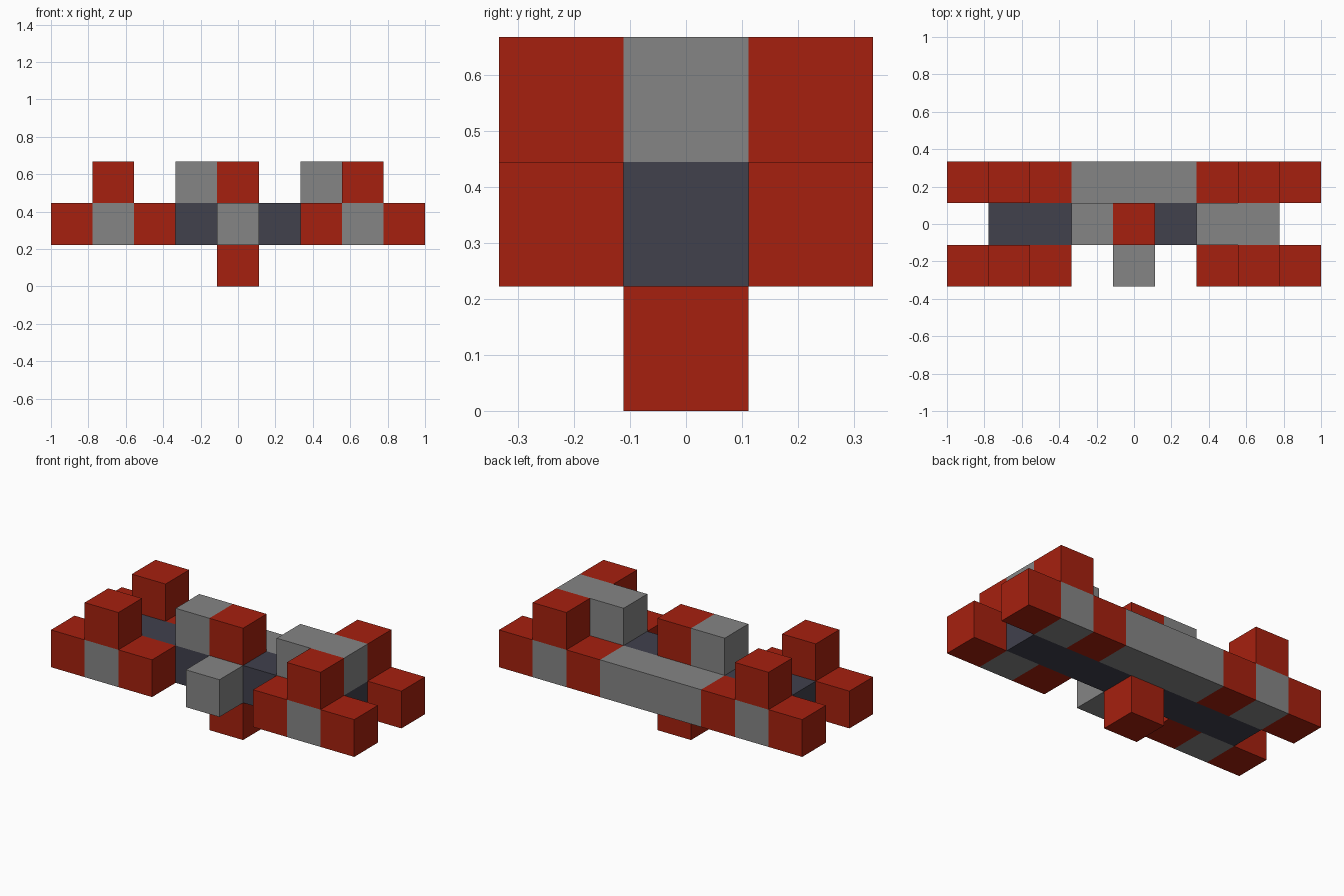
import bpy
import bmesh
from mathutils import Vector

if "Cube" in bpy.data.objects:
    bpy.data.objects.remove(bpy.data.objects["Cube"], do_unlink=True)

UNIT = 2 / 9  # edge of one block


def make_material(name, color):
    mat = bpy.data.materials.new(name)
    mat.use_nodes = True
    mat.diffuse_color = color
    mat.node_tree.nodes["Principled BSDF"].inputs["Base Color"].default_value = color
    return mat


red = make_material("red", (0.38, 0.0145, 0.0045, 1))
grey = make_material("grey", (0.235, 0.235, 0.235, 1))
slate = make_material("dark slate", (0.052, 0.052, 0.073, 1))


def bar(name, mat, x, y, z, length=1):
    """Row of blocks centred on grid cell x, y, z and running along x."""
    bm = bmesh.new()
    bmesh.ops.create_cube(bm, size=UNIT)
    bmesh.ops.scale(bm, vec=(length, 1, 1), verts=bm.verts)
    mesh = bpy.data.meshes.new(name)
    bm.to_mesh(mesh)
    bm.free()
    mesh.materials.append(mat)
    obj = bpy.data.objects.new(name, mesh)
    obj.location = Vector((x, y, z + 0.5)) * UNIT
    bpy.context.collection.objects.link(obj)
    return obj


# Central body
bar("core_beam", slate, 0, 0, 1, length=7)
bar("back_beam", grey, 0, 1, 1, length=3)
bar("nose_block", grey, 0, -1, 1)
bar("belly_block", red, 0, 0, 0)

# Four corner pods: grey hub, red ends and a red cap
for side, sx in (("left", 1), ("right", -1)):
    for end, y in (("front", -1), ("back", 1)):
        pod = f"{end}_{side}_pod"
        bar(pod + "_hub", grey, 3 * sx, y, 1)
        bar(pod + "_outer", red, 4 * sx, y, 1)
        bar(pod + "_inner", red, 2 * sx, y, 1)
        bar(pod + "_cap", red, 3 * sx, y, 2)

# Blocks on the upper deck
bar("top_red_block", red, 0, 0, 2)
bar("top_grey_block", grey, -1, 0, 2)
bar("left_top_bar", grey, 2.5, 0, 2, length=2)
